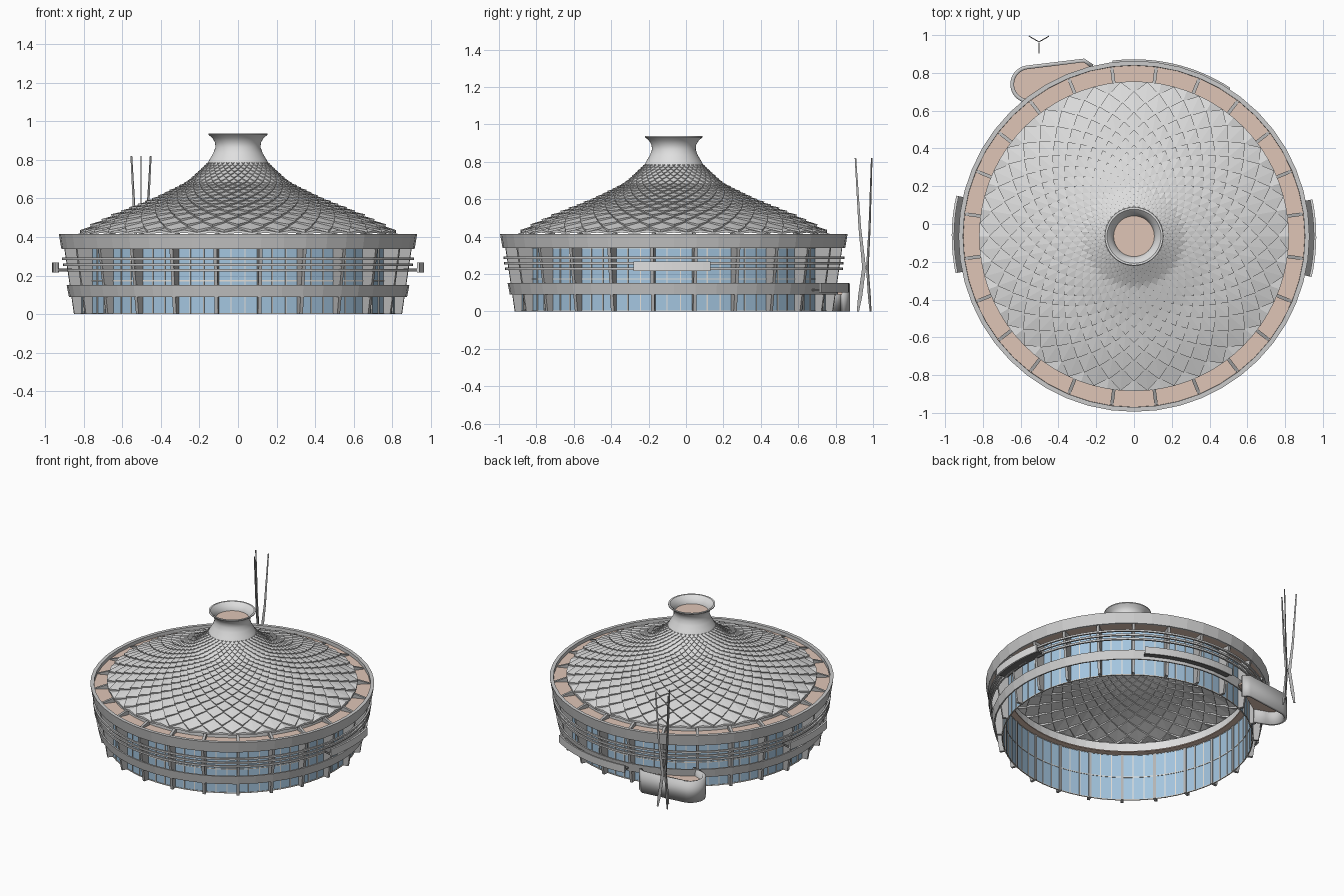
import bpy, bmesh, math
from mathutils import Vector

if "Cube" in bpy.data.objects:
    bpy.data.objects.remove(bpy.data.objects["Cube"])

CY = -0.065          # building centre in y
BAYS = 24


def mat(name, r, g, b):
    m = bpy.data.materials.new(name)
    m.diffuse_color = (r, g, b, 1)
    m.use_nodes = True
    m.node_tree.nodes["Principled BSDF"].inputs["Base Color"].default_value = m.diffuse_color
    return m


CONCRETE = mat("concrete", 0.60, 0.60, 0.60)
FIN = mat("fin_grey", 0.46, 0.46, 0.46)
TILE = mat("roof_tile", 0.72, 0.72, 0.72)
STACK = mat("pale_concrete", 0.74, 0.74, 0.74)
DARK = mat("dark_grey", 0.17, 0.17, 0.17)
BROWN = mat("terracotta_floor", 0.74, 0.56, 0.47)
GLASS = mat("blue_glass", 0.37, 0.56, 0.74)
FRAME = mat("window_frame", 0.76, 0.74, 0.70)


def finish(name, bm, m, y=CY, smooth=False, recalc=True):
    if recalc:
        bmesh.ops.recalc_face_normals(bm, faces=bm.faces)
    me = bpy.data.meshes.new(name)
    bm.to_mesh(me)
    bm.free()
    me.materials.append(m)
    ob = bpy.data.objects.new(name, me)
    ob.location.y = y
    bpy.context.collection.objects.link(ob)
    if smooth:
        bpy.context.view_layer.objects.active = ob
        ob.select_set(True)
        bpy.ops.object.shade_smooth_by_angle(angle=math.radians(40))
        ob.select_set(False)
    return ob


def polar(r, a, z):
    return Vector((r * math.cos(a), r * math.sin(a), z))


def lathe(name, prof, m, n=72, a0=0, a1=360, closed=True, smooth=False):
    """Sweep an (r, z) section about the building axis."""
    bm = bmesh.new()
    full = abs(a1 - a0) >= 360
    cnt = n if full else n + 1
    rings = []
    for i in range(cnt):
        a = math.radians(a0 + (a1 - a0) * i / n)
        rings.append([bm.verts.new(polar(r, a, z)) for r, z in prof])
    k = len(prof)
    for i in range(n):
        p, q = rings[i], rings[(i + 1) % cnt]
        for j in range(k if closed else k - 1):
            l = (j + 1) % k
            bm.faces.new((p[j], q[j], q[l], p[l]))
    if closed and not full:
        bm.faces.new(rings[0])
        bm.faces.new(rings[-1])
    return finish(name, bm, m, smooth=smooth)


def rect(r0, r1, z0, z1):
    return [(r0, z0), (r1, z0), (r1, z1), (r0, z1)]


# glass drum with thin frames
lathe("glass_wall", [(0.82, 0), (0.82, 0.345)], GLASS, closed=False, a0=7.5, a1=367.5)
for i, z in enumerate((0.0, 0.17, 0.337)):
    lathe(f"window_rail_{i}", rect(0.817, 0.824, z, z + 0.006), FRAME, a0=7.5, a1=367.5)


def radial_plates(name, section, count, half, offset, m):
    """Flat plates standing radially, repeated round the building."""
    bm = bmesh.new()
    for i in range(count):
        a = math.radians(offset + 360 * i / count)
        side = Vector((-math.sin(a), math.cos(a), 0)) * half
        s = [[bm.verts.new(polar(r, a, z) + side * d) for r, z in section] for d in (-1, 1)]
        bm.faces.new(s[0])
        bm.faces.new(s[1])
        k = len(section)
        for j in range(k):
            l = (j + 1) % k
            bm.faces.new((s[0][j], s[0][l], s[1][l], s[1][j]))
    return finish(name, bm, m)


radial_plates("mullions", rect(0.816, 0.825, 0, 0.34), BAYS * 3, 0.003, 7.5, FRAME)
radial_plates("fins", [(0.812, 0), (0.857, 0), (0.908, 0.345), (0.90, 0.395),
                       (0.81, 0.425), (0.80, 0.345), (0.812, 0.345)], BAYS, 0.009, 7.5, FIN)

# horizontal rings: parapet, roof terrace, balcony band, sun rails
lathe("parapet", [(0.902, 0.338), (0.916, 0.338), (0.929, 0.415), (0.905, 0.415)], CONCRETE,
      n=48, a0=7.5, a1=367.5)
lathe("terrace_soffit", rect(0.775, 0.908, 0.34, 0.347), BROWN)
lathe("terrace_floor", rect(0.802, 0.908, 0.384, 0.391), BROWN)
lathe("roof_upstand", rect(0.795, 0.802, 0.347, 0.415), STACK)
lathe("balcony_band", [(0.868, 0.09), (0.877, 0.09), (0.889, 0.152), (0.878, 0.152)], CONCRETE,
      n=48, a0=7.5, a1=367.5)
for i, z in enumerate((0.222, 0.25, 0.28)):
    lathe(f"sun_rail_{i}", rect(0.892 + i * 0.004, 0.904 + i * 0.004, z, z + 0.013), CONCRETE)

# side trays and rear tray
for i, c in enumerate((-0.6, 179.4)):
    lathe(f"side_tray_floor_{i}", rect(0.88, 0.955, 0.222, 0.236), DARK, 10, c - 12.3, c + 12.3)
    lathe(f"side_tray_front_{i}", rect(0.952, 0.965, 0.215, 0.268), STACK, 10, c - 12.3, c + 12.3)
lathe("rear_tray_floor", rect(0.87, 0.932, 0.11, 0.12), DARK, 16, 57, 97)
lathe("rear_tray_front", rect(0.926, 0.937, 0.10, 0.152), CONCRETE, 16, 57, 97)

# roof of overlapping diamond scales
PROFILE = [(0.15, 0.785), (0.20, 0.735), (0.262, 0.678), (0.43, 0.592), (0.64, 0.505), (0.82, 0.415)]
ROWS, AROUND = 22, 36


def roof_z(r):
    for (r0, z0), (r1, z1) in zip(PROFILE, PROFILE[1:]):
        if r <= r1 + 1e-6:
            return z0 + (z1 - z0) * (r - r0) / (r1 - r0)
    return PROFILE[-1][1]


def roof_point(row, col, lift):
    row = min(max(row, 0), ROWS)
    r = 0.15 * (0.82 / 0.15) ** (row / ROWS)
    h = lift * (0.006 + 0.022 * r)
    return polar(r + 0.4 * h * (row < ROWS), math.radians(5 + col * 360 / AROUND), roof_z(r) + 0.9 * h)


bm = bmesh.new()
for i in range(-1, ROWS):
    for j in range(AROUND):
        c = j + 0.5 * (i % 2)
        spec = [(i, c, 0.1), (i + 1, c - 0.5, 0.4), (i + 2, c, 1), (i + 1, c + 0.5, 0.4)]
        top, left, low, right = [bm.verts.new(roof_point(*s)) for s in spec]
        # two facets meeting on a centre ridge
        bm.faces.new((top, left, low))
        bm.faces.new((top, low, right))
        # raised lower edges
        under = [bm.verts.new(roof_point(s[0], s[1], d)) for s, d in zip(spec[1:], (0, 0.3, 0))]
        bm.faces.new((left, under[0], under[1], low))
        bm.faces.new((low, under[1], under[2], right))
bmesh.ops.dissolve_degenerate(bm, dist=1e-5, edges=bm.edges)
finish("scale_roof", bm, TILE, recalc=False)

# flared crown with its recessed floor
lathe("crown", [(0.158, 0.782), (0.146, 0.805), (0.128, 0.835), (0.117, 0.865), (0.119, 0.89),
                (0.133, 0.914), (0.154, 0.931), (0.154, 0.937), (0.143, 0.937), (0.122, 0.917),
                (0.108, 0.89), (0.106, 0.865), (0.117, 0.835), (0.14, 0.79)], STACK,
      n=48, smooth=True)
bm = bmesh.new()
bmesh.ops.create_circle(bm, cap_ends=True, segments=48, radius=0.11)
finish("crown_floor", bm, BROWN).location.z = 0.885

# rounded entrance terrace at the back
path = [Vector((-0.22, 0.835)), Vector((-0.265, 0.866))]
for i in range(15):
    a = math.radians(97 + i * 11.5)
    path.append(Vector((-0.555 + 0.09 * math.cos(a), 0.74 + 0.09 * math.sin(a))))
path.append(Vector((-0.50, 0.625)))
bm = bmesh.new()
lower = [bm.verts.new((p.x, p.y, 0.09)) for p in path + [Vector((-0.36, 0.715)), Vector((-0.22, 0.80))]]
g = bmesh.ops.extrude_face_region(bm, geom=[bm.faces.new(lower)])
bmesh.ops.translate(bm, vec=(0, 0, 0.012), verts=[v for v in g["geom"] if isinstance(v, bmesh.types.BMVert)])
finish("entrance_terrace_floor", bm, BROWN, y=0)
bm = bmesh.new()
cols = [[bm.verts.new((p.x, p.y, z)) for z in (0, 0.15)] for p in path]
for p, q in zip(cols, cols[1:]):
    bm.faces.new((p[0], q[0], q[1], p[1]))
wall = finish("entrance_terrace_wall", bm, CONCRETE, y=0, smooth=True)
sol = wall.modifiers.new("thickness", "SOLIDIFY")
sol.thickness, sol.offset = 0.02, 0

# three-legged mast: splayed flat feet, pinched waist, thin tips
bm = bmesh.new()
for deg in (30, 150, 270):
    a = math.radians(deg)
    out = Vector((math.cos(a), math.sin(a), 0))
    side = Vector((-out.y, out.x, 0))
    prev = None
    for d, z, w in ((0.045, 0, 0.006), (0.033, 0.08, 0.011), (0.012, 0.235, 0.010),
                    (0.035, 0.45, 0.007), (0.058, 0.82, 0.004)):
        ring = [bm.verts.new(out * (d + w * u) + side * 0.0025 * v + Vector((0, 0, z)))
                for u, v in ((-1, -1), (1, -1), (1, 1), (-1, 1))]
        if prev:
            for j in range(4):
                bm.faces.new((prev[j], prev[(j + 1) % 4], ring[(j + 1) % 4], ring[j]))
        else:
            bm.faces.new(ring)
        prev = ring
    bm.faces.new(prev)
finish("mast", bm, FIN, y=0.964).location.x = -0.503
